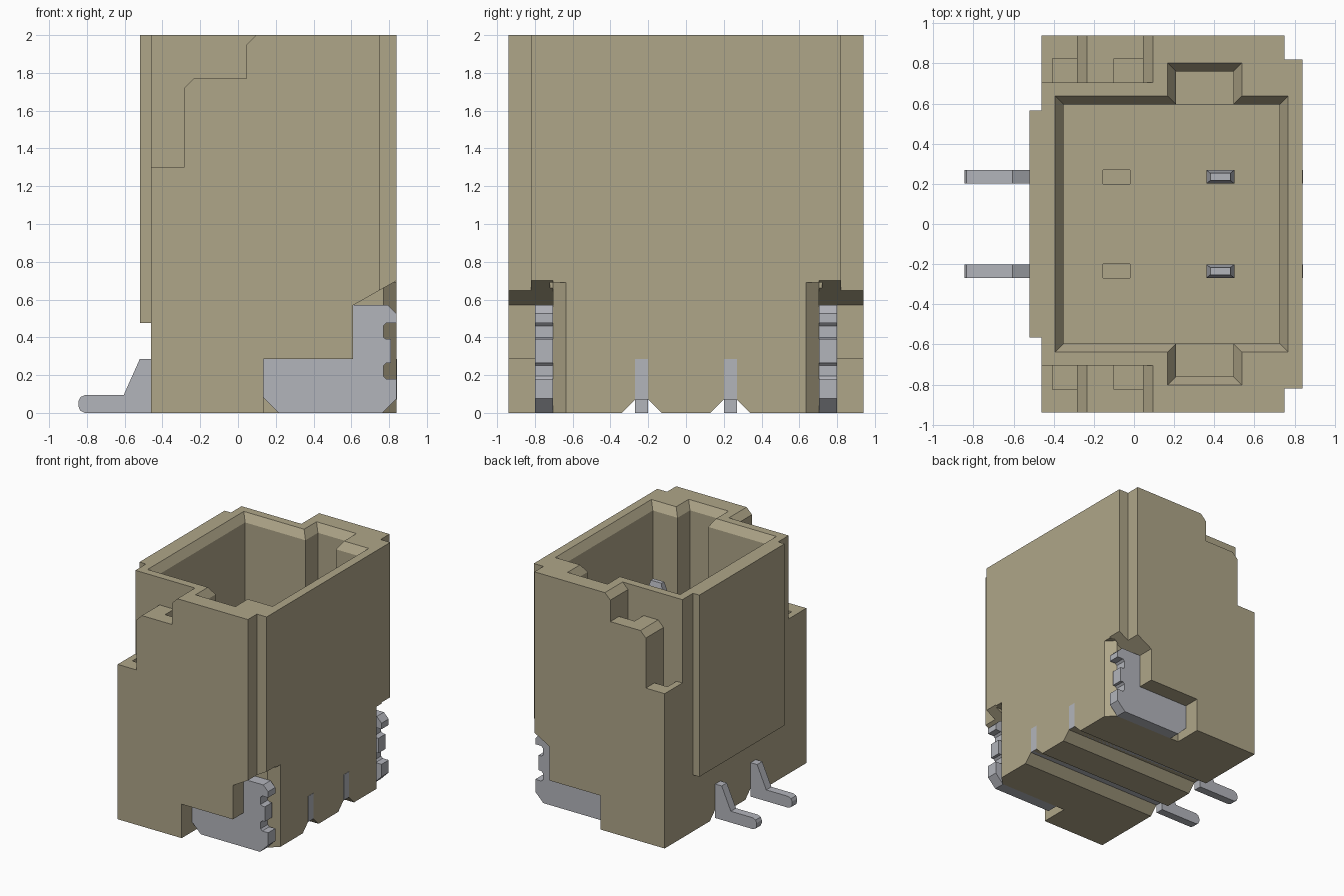
import bpy, bmesh
from mathutils import Vector

if "Cube" in bpy.data.objects:
    bpy.data.objects.remove(bpy.data.objects["Cube"])


def material(name, rgb):
    m = bpy.data.materials.new(name)
    m.diffuse_color = (*rgb, 1)
    m.use_nodes = True
    m.node_tree.nodes["Principled BSDF"].inputs["Base Color"].default_value = m.diffuse_color
    return m


TAN = material("tan_plastic", (0.43, 0.38, 0.25))
GREY = material("grey_metal", (0.45, 0.46, 0.50))


def prism(name, pts, axis, a, b, mat=TAN, end=None):
    """Profile extruded along an axis from a to b; 'end' gives a different end profile."""
    def place(p, t):
        return Vector({'x': (t, p[0], p[1]), 'y': (p[0], t, p[1]), 'z': (p[0], p[1], t)}[axis])
    bm = bmesh.new()
    lo = [bm.verts.new(place(p, a)) for p in pts]
    hi = [bm.verts.new(place(p, b)) for p in (end or pts)]
    bm.faces.new(lo)
    bm.faces.new(hi)
    n = len(pts)
    for i in range(n):
        j = (i + 1) % n
        bm.faces.new((lo[i], lo[j], hi[j], hi[i]))
    bmesh.ops.recalc_face_normals(bm, faces=bm.faces)
    me = bpy.data.meshes.new(name)
    bm.to_mesh(me)
    bm.free()
    me.materials.append(mat)
    ob = bpy.data.objects.new(name, me)
    bpy.context.collection.objects.link(ob)
    return ob


def rect(x0, x1, y0, y1):
    return [(x0, y0), (x1, y0), (x1, y1), (x0, y1)]


def opening(d):
    """Cavity outline with two side keyways, grown outward by d."""
    x0, x1, y = -0.35 - d, 0.725 + d, 0.595 + d
    k0, k1, k = 0.21 - d, 0.495 + d, 0.76 + d
    return [(x0, -y), (k0, -y), (k0, -k), (k1, -k), (k1, -y), (x1, -y),
            (x1, y), (k1, y), (k1, k), (k0, k), (k0, y), (x0, y)]


# Housing block with relieved right corners
housing = prism("housing", [(-0.46, -0.94), (0.75, -0.94), (0.75, -0.82), (0.84, -0.82),
                            (0.84, 0.82), (0.75, 0.82), (0.75, 0.94), (-0.46, 0.94)], 'z', 0, 2)


def apply_bool(tool, op='DIFFERENCE'):
    tool.hide_render = True
    m = housing.modifiers.new(tool.name, 'BOOLEAN')
    m.operation, m.object, m.solver = op, tool, 'EXACT'
    bpy.context.view_layer.objects.active = housing
    bpy.ops.object.modifier_apply(modifier=m.name)
    bpy.data.objects.remove(tool)


# Mating cavity, keyways and chamfered mouth
apply_bool(prism("cavity_cut", rect(-0.35, 0.725, -0.595, 0.595), 'z', 0.6, 1.9))
apply_bool(prism("keyway_cut", opening(0), 'z', 0.8, 1.94))
apply_bool(prism("mouth_cut", opening(0), 'z', 1.935, 2.003, end=opening(0.045)))

for s in (-1, 1):
    # Stepped shoulder with small pockets
    steps = [(-0.6, 1.3), (-0.285, 1.3), (-0.285, 1.72), (-0.235, 1.77), (0.045, 1.77),
             (0.045, 1.95), (0.095, 2.0), (0.095, 2.2), (-0.6, 2.2)]
    apply_bool(prism("shoulder_cut", steps, 'y', s * 0.705, s * 1.1))
    for x0, x1, z in ((-0.405, -0.285, 1.3), (-0.10, 0.045, 1.77)):
        apply_bool(prism("pocket_cut", rect(x0, x1, s * 0.705, s * 0.825), 'z', z - 0.2, z + 0.02))
    # Recess for the solder tab, with flared entry
    recess = [(0.135, -0.1), (0.135, 0.285), (0.61, 0.285), (0.61, 0.57), (0.84, 0.70),
              (0.95, 0.762), (0.95, -0.1)]
    apply_bool(prism("tab_recess_cut", recess, 'y', s * 0.705, s * 1.1))
    apply_bool(prism("flare_cut", [(0.77, s * 0.705), (0.85, s * 0.625), (0.85, s * 0.72),
                                   (0.77, s * 0.72)], 'z', -0.1, 0.69))
    # Groove under each contact and slot in the cavity floor
    c = s * 0.235
    groove = [(c - 0.175, -0.07), (c + 0.175, -0.07), (c + 0.035, 0.07), (c - 0.035, 0.07)]
    apply_bool(prism("groove_cut", groove, 'x', -1, 1))
    apply_bool(prism("slot_cut", rect(-0.155, -0.02, c - 0.035, c + 0.035), 'z', 0.48, 0.7))

# Raised pick-up panel on the left face
apply_bool(prism("panel_add", rect(-0.52, -0.44, -0.565, 0.565), 'z', 0.475, 2), 'UNION')

for s, side in ((-1, "front"), (1, "back")):
    # Toothed solder tab
    tab = [(0.135, 0.285), (0.61, 0.285), (0.61, 0.57), (0.795, 0.57), (0.84, 0.525),
           (0.84, 0.475), (0.785, 0.475), (0.77, 0.46), (0.77, 0.40), (0.785, 0.39),
           (0.81, 0.39), (0.81, 0.265), (0.785, 0.265), (0.77, 0.25), (0.77, 0.195),
           (0.785, 0.18), (0.84, 0.18), (0.84, 0.075), (0.765, 0), (0.215, 0), (0.135, 0.08)]
    prism(side + "_solder_tab", tab, 'y', s * 0.705, s * 0.80, GREY)

    # Contact: base bar with bent foot, and upright pin with tapered tip
    c = s * 0.235
    foot = [(0.842, 0.07), (0.842, 0.285), (-0.52, 0.285), (-0.605, 0.095), (-0.81, 0.095),
            (-0.835, 0.083), (-0.845, 0.06), (-0.845, 0.035), (-0.835, 0.012), (-0.81, 0),
            (-0.46, 0), (-0.46, 0.07)]
    prism(side + "_contact_foot", foot, 'y', c - 0.034, c + 0.034, GREY)
    shaft = rect(0.36, 0.50, c - 0.034, c + 0.034)
    prism(side + "_contact_pin", shaft, 'z', 0.25, 1.48, GREY)
    prism(side + "_pin_tip", shaft, 'z', 1.48, 1.56, GREY,
          end=rect(0.38, 0.48, c - 0.018, c + 0.018))
